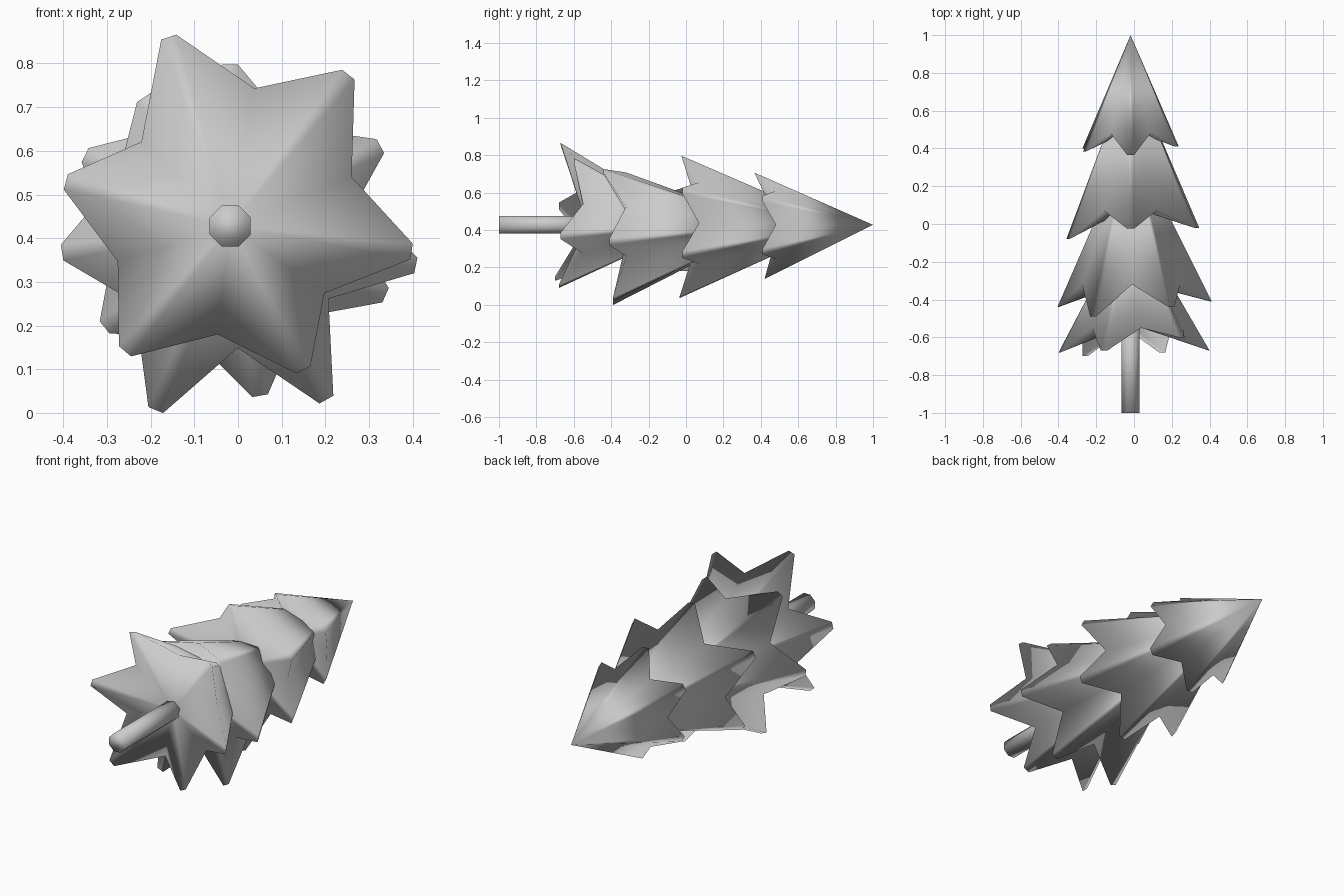
import bpy, bmesh
from math import sin, cos, radians

if "Cube" in bpy.data.objects:
    bpy.data.objects.remove(bpy.data.objects["Cube"])

CX, CZ = -0.018, 0.428        # tree axis runs along y


def point(angle, r, y):
    a = radians(angle)
    return (CX + r * cos(a), y, CZ + r * sin(a))


def finish(name, bm):
    bmesh.ops.recalc_face_normals(bm, faces=bm.faces)
    for f in bm.faces:            # soft shading over the rim as well
        f.smooth = True
    me = bpy.data.meshes.new(name)
    bm.to_mesh(me)
    bm.free()
    ob = bpy.data.objects.new(name, me)
    bpy.context.collection.objects.link(ob)
    return ob


def tier(name, apex_y, tips, notch_r, notch_y, under_y):
    """Jagged cone: blunt tips (angle, radius, y) with notches between."""
    bm = bmesh.new()
    ring = []
    for i, (a, r, y) in enumerate(tips):
        nxt = tips[(i + 1) % len(tips)][0]
        if nxt < a:
            nxt += 360
        half = 1.04 / r
        for p in (point(a - half, r, y), point(a + half, r, y),
                  point((a + nxt) / 2, notch_r[i % len(notch_r)], notch_y)):
            ring.append(bm.verts.new(p))
    apex = bm.verts.new((CX, apex_y, CZ))
    under = bm.verts.new((CX, under_y, CZ))
    for i, v in enumerate(ring):
        w = ring[(i + 1) % len(ring)]
        bm.faces.new((apex, v, w))
        bm.faces.new((under, w, v))
    return finish(name, bm)


# Foliage tiers from the tip down to the trunk
tier("foliage_top", 1.0,
     [(-152, .28, .40), (-90, .29, .42), (-30, .285, .41),
      (30, .28, .41), (90, .28, .365), (150, .28, .385)], [.21], .48, .50)
tier("foliage_upper", .83,
     [(-141, .37, -.05), (-80, .395, -.035), (-24, .39, -.02),
      (28, .39, -.02), (90, .37, -.025), (154, .37, -.08)], [.265], .07, .09)
tier("foliage_middle", .45,
     [(-171, .39, -.44), (-112, .455, -.39), (-61, .455, -.39),
      (-12, .435, -.41), (53, .36, -.44), (124, .355, -.49)], [.28], -.32, -.30)
tier("foliage_bottom", .05,
     [(-130, .375, -.70), (-63, .37, -.68), (-8, .42, -.67),
      (52, .44, -.60), (108, .455, -.67), (165, .39, -.68)],
     [.25, .265, .30, .32, .28, .27], -.55, -.53)

# Eight-sided trunk
bm = bmesh.new()
front = [bm.verts.new(point(22.5 + 45 * i, .051, -1.0)) for i in range(8)]
back = [bm.verts.new(point(22.5 + 45 * i, .051, -.45)) for i in range(8)]
bm.faces.new(front)
bm.faces.new(back)
for i in range(8):
    j = (i + 1) % 8
    bm.faces.new((front[i], front[j], back[j], back[i]))
finish("trunk", bm)
